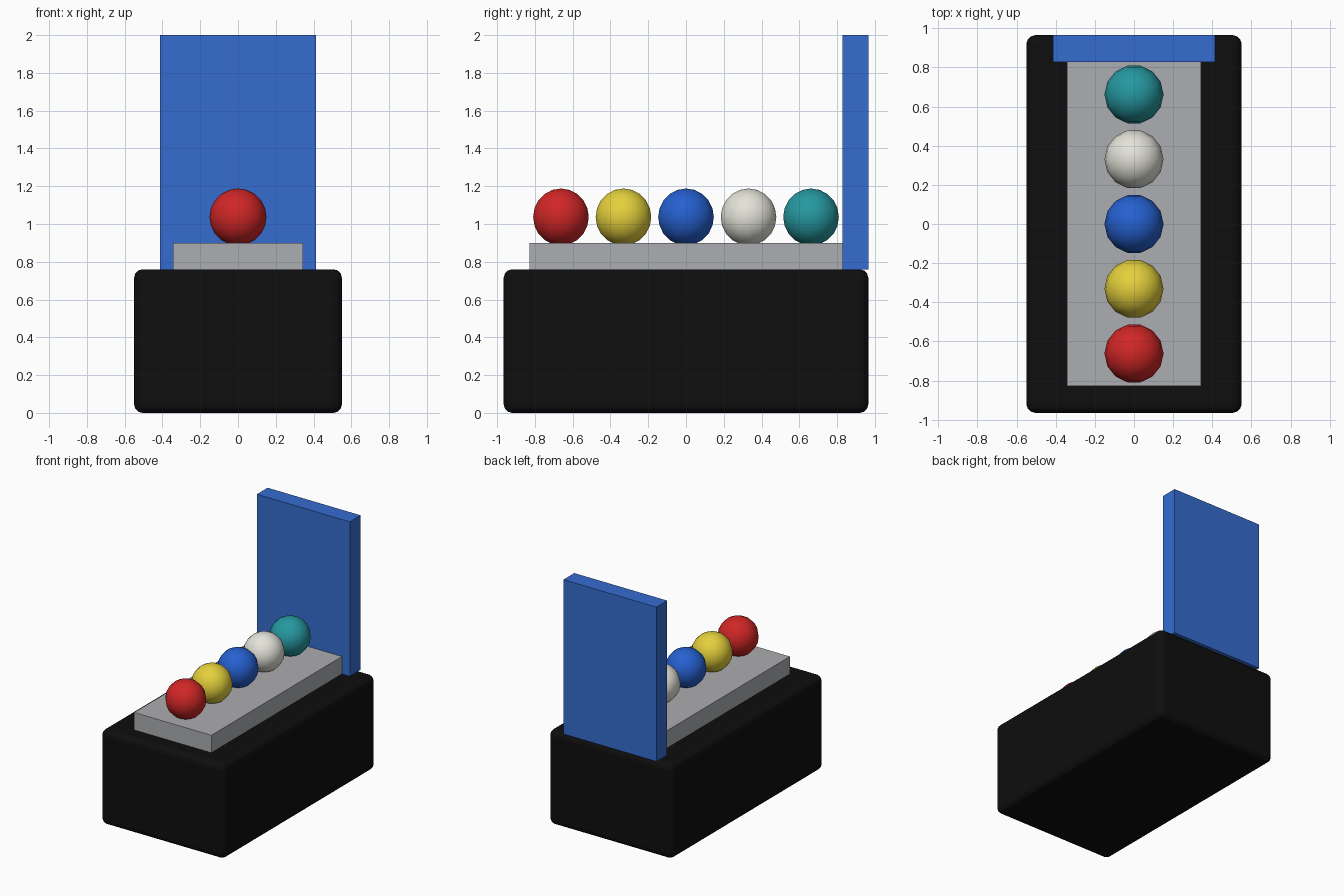
import bpy, bmesh, math
from mathutils import Matrix

if "Cube" in bpy.data.objects:
    bpy.data.objects.remove(bpy.data.objects["Cube"])


def srgb(r, g, b):
    def lin(c):
        c /= 255
        return c / 12.92 if c <= 0.04045 else ((c + 0.055) / 1.055) ** 2.4
    return (lin(r), lin(g), lin(b), 1.0)


def material(name, rgb):
    m = bpy.data.materials.new(name)
    m.diffuse_color = srgb(*rgb)
    m.use_nodes = True
    m.node_tree.nodes["Principled BSDF"].inputs["Base Color"].default_value = m.diffuse_color
    return m


def finish(name, bm, mat):
    mesh = bpy.data.meshes.new(name)
    bm.to_mesh(mesh)
    bm.free()
    mesh.materials.append(mat)
    ob = bpy.data.objects.new(name, mesh)
    bpy.context.collection.objects.link(ob)
    return ob


def box(name, lo, hi, mat):
    bm = bmesh.new()
    bmesh.ops.create_cube(bm, size=1)
    size = [b - a for a, b in zip(lo, hi)]
    mid = [(a + b) / 2 for a, b in zip(lo, hi)]
    bmesh.ops.scale(bm, vec=size, verts=bm.verts)
    bmesh.ops.translate(bm, vec=mid, verts=bm.verts)
    return finish(name, bm, mat)


# Base block with rounded edges
base = box("base", (-0.55, -0.965, 0), (0.55, 0.965, 0.76), material("black", (14, 14, 14)))
bevel = base.modifiers.new("rounded_edges", "BEVEL")
bevel.width = 0.045
bevel.segments = 3

# Raised tray and upright back panel
box("tray", (-0.343, -0.828, 0.755), (0.343, 0.828, 0.9), material("grey", (172, 173, 177)))
box("back_panel", (-0.413, 0.828, 0.76), (0.413, 0.965, 2.0), material("panel blue", (53, 108, 208)))

# Row of balls, front to back
balls = [("red", (208, 38, 38)), ("yellow", (228, 208, 60)), ("ball blue", (37, 96, 208)),
         ("off white", (228, 227, 217)), ("teal", (37, 152, 160))]
for i, (colour, rgb) in enumerate(balls):
    bm = bmesh.new()
    place = Matrix.Translation((0, (i - 2) * 0.331, 1.037)) @ Matrix.Rotation(math.pi / 2, 4, "Z")
    bmesh.ops.create_uvsphere(bm, u_segments=14, v_segments=10, radius=0.151, matrix=place)
    for f in bm.faces:
        f.smooth = True
    finish("ball_" + colour.replace(" ", "_"), bm, material(colour, rgb))
